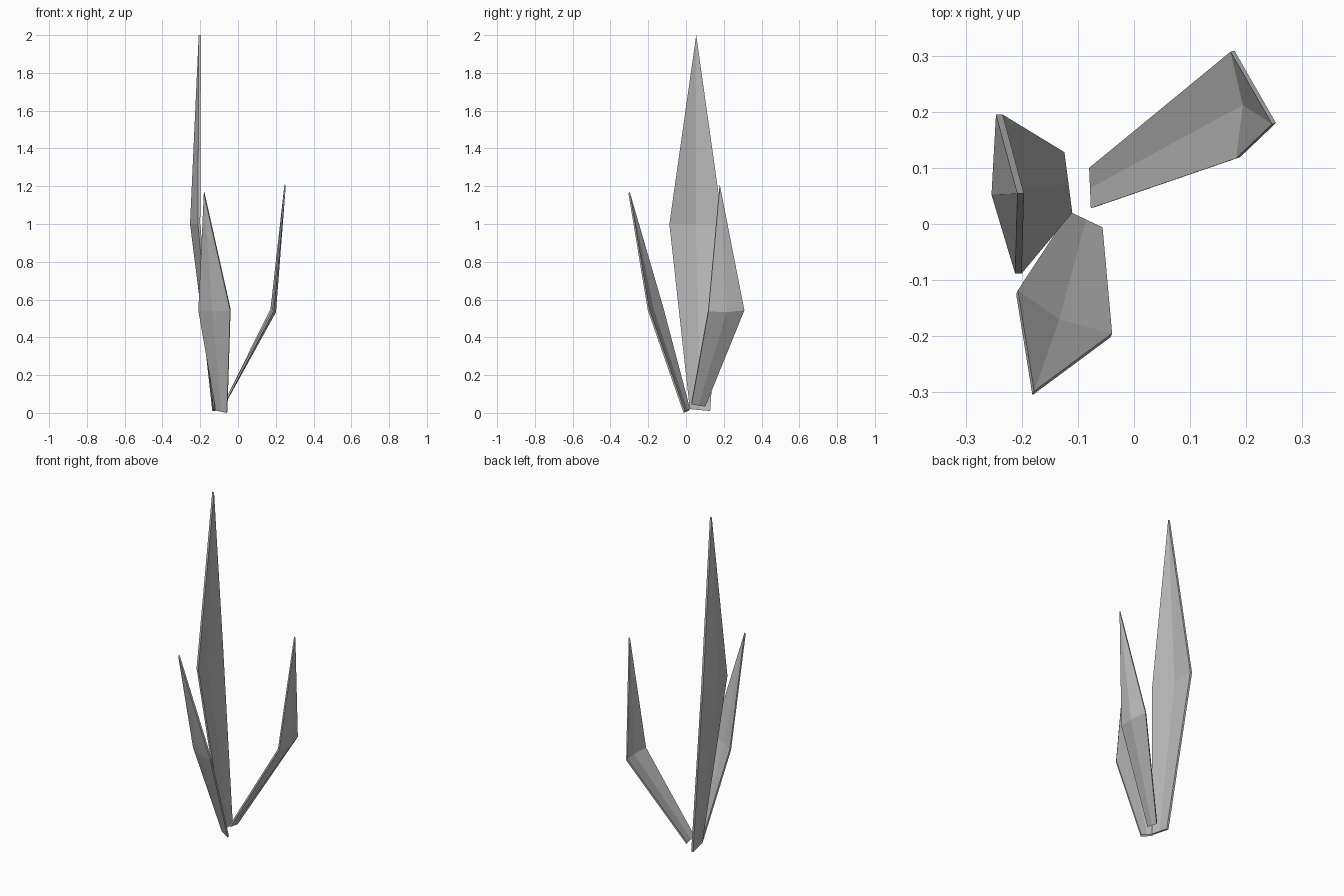
import bpy
import bmesh
from mathutils import Vector

cube = bpy.data.objects.get("Cube")
if cube:
    bpy.data.objects.remove(cube, do_unlink=True)

# Single grey material
grey = bpy.data.materials.new("light grey")
grey.use_nodes = True
colour = (0.5, 0.5, 0.5, 1)
grey.diffuse_color = colour
grey.node_tree.nodes["Principled BSDF"].inputs["Base Color"].default_value = colour


def blade(name, base, middle, tip, outward):
    """Folded leaf: short base edge, wide creased middle, pointed tip, thin shell."""
    bm = bmesh.new()

    def row(points):
        return [bm.verts.new(p) for p in points]

    left, right = map(Vector, base)
    low = row([left, (left + right) / 2, right])
    mid = row(middle)
    top = bm.verts.new(tip)
    sheet = []
    for i in range(2):
        sheet.append(bm.faces.new((low[i], low[i + 1], mid[i + 1], mid[i])))
        sheet.append(bm.faces.new((mid[i], mid[i + 1], top)))

    # Thicken the sheet outward into a closed shell
    result = bmesh.ops.extrude_face_region(bm, geom=sheet, use_keep_orig=True)
    moved = [v for v in result["geom"] if isinstance(v, bmesh.types.BMVert)]
    bmesh.ops.translate(bm, verts=moved, vec=Vector(outward))
    bmesh.ops.recalc_face_normals(bm, faces=bm.faces[:])

    mesh = bpy.data.meshes.new(name)
    bm.to_mesh(mesh)
    bm.free()
    mesh.materials.append(grey)
    obj = bpy.data.objects.new(name, mesh)
    bpy.context.collection.objects.link(obj)
    return obj


# Tall upright blade
blade("tall_blade",
      [(-0.11, 0.02, 0.02), (-0.124, 0.128, 0.01)],
      [(-0.2, -0.088, 1.0), (-0.242, 0.052, 1.0), (-0.234, 0.195, 1.0)],
      (-0.196, 0.054, 2.0), (-0.012, 0, 0))

# Short blade leaning forward
blade("front_blade",
      [(-0.115, 0.022, 0.02), (-0.056, -0.006, 0.008)],
      [(-0.207, -0.118, 0.55), (-0.133, -0.17, 0.545), (-0.039, -0.195, 0.55)],
      (-0.178, -0.298, 1.17), (-0.003, -0.007, -0.008))

# Short blade spreading to the side
blade("side_blade",
      [(-0.077, 0.028, 0.052), (-0.08, 0.1, 0.04)],
      [(0.182, 0.117, 0.545), (0.194, 0.212, 0.54), (0.172, 0.307, 0.55)],
      (0.246, 0.178, 1.21), (0.007, 0.002, -0.007))
